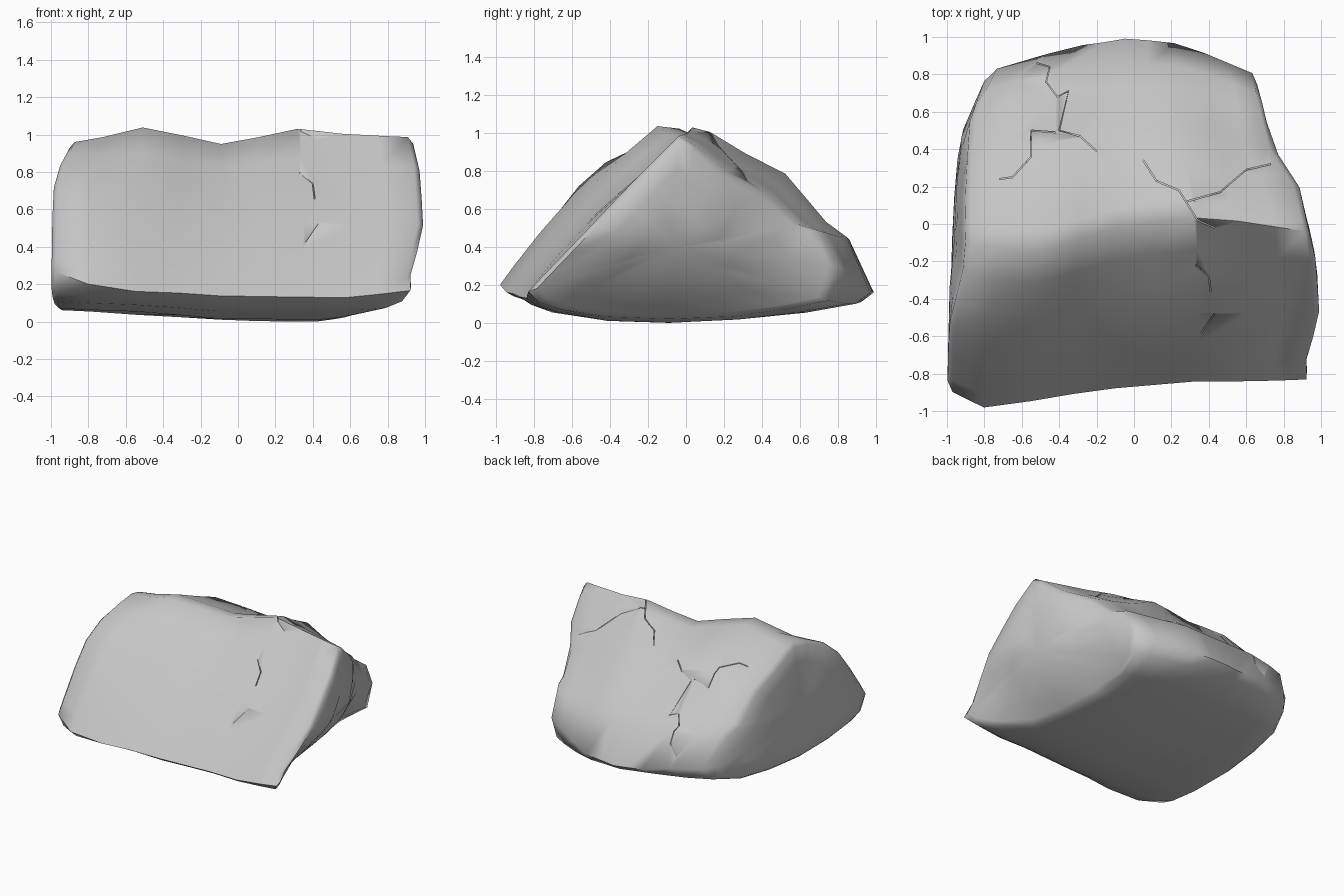
import bpy, bmesh, math
from mathutils import Vector, noise
from mathutils.bvhtree import BVHTree

cube = bpy.data.objects.get("Cube")
if cube:
    bpy.data.objects.remove(cube, do_unlink=True)


def make_material(name, value):
    mat = bpy.data.materials.new(name)
    mat.use_nodes = True
    colour = (value, value, value, 1)
    mat.diffuse_color = colour
    mat.node_tree.nodes["Principled BSDF"].inputs["Base Color"].default_value = colour
    return mat


def clamp(value):
    return max(0, min(1, value))


def lerp_table(table, key):
    """Piecewise linear lookup of a row of values."""
    if key <= table[0][0]:
        return table[0][1:]
    for low, high in zip(table, table[1:]):
        if key <= high[0]:
            f = (key - low[0]) / (high[0] - low[0])
            return [a + (b - a) * f for a, b in zip(low[1:], high[1:])]
    return table[-1][1:]


# Plan outline: how far the two ends reach at each depth
right_end = [(-.8, .96), (-.57, 1), (-.22, .98), (0, .93), (.2, .88), (.42, .74), (.78, .66), (1, .6)]
left_end = [(-.9, 1), (-.6, .99), (0, .97), (.45, .93), (.82, .78), (.95, .5)]

# Stations along the length:
# front, back, ridge depth, ridge height, front lip, back lip, floor, front bulge, back sag
stations = [
    (-1, -.88, .82, -.10, .96, .27, .25, .07, .18, .02),
    (-.8, -.98, .90, -.13, .99, .20, .22, .06, .12, .01),
    (-.55, -.95, .96, -.15, 1.04, .16, .18, .05, .07, -.01),
    (-.1, -.88, .99, -.02, .95, .14, .16, .02, .06, -.02),
    (.35, -.84, .97, .04, 1.03, .13, .17, .01, .04, .02),
    (.6, -.84, .92, .02, 1.0, .13, .22, .01, .02, .07),
    (1, -.83, .80, -.04, .99, .17, .30, .03, .01, .12),
]
front_steps = (.92, .76, .58, .4, .2)
back_shape = [(.1, .98), (.3, .86), (.52, .74), (.75, .44), (.87, .34)]
under_shape = [(.93, .09), (.65, .04), (.3, .01), (-.1, -.01), (-.5, 0), (-.8, .04), (-.93, .08)]


def section(u):
    """Closed wedge profile as (depth, height) points."""
    front, back, ridge, top, lip, tail, floor, bulge, sag = lerp_table(stations, u)
    pts = [(front, lip)]
    for t in front_steps:
        z = top + t * (lip - top) + bulge * math.sin(math.pi * t)
        pts.append((ridge + t * (front - ridge), z))
    pts.append((ridge, top))
    for t, h in back_shape:
        z = tail + h * (top - tail) - sag * math.sin(math.pi * t)
        pts.append((ridge + t * (back - ridge), z))
    pts.append((back, tail))
    pts += [(t * (back if t > 0 else -front), floor + rise) for t, rise in under_shape]
    return pts


def place(u, y, z):
    """Right end sweeps inward underneath; left end leans in towards the top."""
    if u > 0:
        middle = clamp((y + .85) / .35) * clamp((.8 - y) / .4)
        taper = .42 * middle * clamp((.5 - z) / .5) ** 1.5
        reach = lerp_table(right_end, y)[0]
    else:
        taper = .08 * clamp((z - .45) / .5) * clamp((y + .6) / .4)
        reach = lerp_table(left_end, y)[0]
    return Vector((u * reach * (1 - taper * abs(u)), y, z))


# Boulder: loft the wedge, chamfering each end with shrinking rings
bm = bmesh.new()
rings = [(-1, .35), (-1, .7), (-1, .94)]
rings += [(u, 1) for u in (-.97, -.8, -.55, -.32, -.1, .12, .35, .6, .8, .97)]
rings += [(1, .94), (1, .7), (1, .35)]
loops = []
for u, scale in rings:
    pts = section(u)
    cy = sum(p[0] for p in pts) / len(pts)
    cz = sum(p[1] for p in pts) / len(pts)
    loops.append([bm.verts.new(place(u, cy + (y - cy) * scale, cz + (z - cz) * scale))
                  for y, z in pts])
count = len(loops[0])
for a, b in zip(loops, loops[1:]):
    for i in range(count):
        j = (i + 1) % count
        bm.faces.new((a[i], a[j], b[j], b[i]))
for loop in (loops[0], loops[-1]):
    tip = bm.verts.new(sum((v.co for v in loop), Vector()) / count)
    for i in range(count):
        bm.faces.new((loop[i], loop[(i + 1) % count], tip))

# Gentle weathering lumps
for v in bm.verts:
    v.co += noise.noise_vector(v.co * 2.6) * .01
    v.co.z = max(0, v.co.z)
bmesh.ops.recalc_face_normals(bm, faces=bm.faces[:])
mesh = bpy.data.meshes.new("boulder")
bm.to_mesh(mesh)
bm.free()
boulder = bpy.data.objects.new("boulder", mesh)
bpy.context.collection.objects.link(boulder)
mesh.materials.append(make_material("stone grey", .56))
bpy.context.view_layer.objects.active = boulder
boulder.select_set(True)

# Cracks: thin zigzag walls that follow the surface and cut shallow grooves
cracks = {
    "rear": [(-.52, .86), (-.45, .84), (-.47, .76), (-.41, .68), (-.35, .71), (-.4, .5),
             (-.29, .47), (-.2, .39)],
    "top": [(.05, .34), (.12, .23), (.24, .18), (.34, .02), (.43, -.02)],
    "side": [(-.72, .24), (-.65, .25), (-.55, .36), (-.55, .5), (-.42, .49)],
    "branch": [(.28, .12), (.46, .17), (.6, .29), (.73, .32)],
    "front": [(.33, -.22), (.4, -.28), (.41, -.36)],
    "lower": [(.43, -.48), (.36, -.58)],
}
tree = BVHTree.FromPolygons([v.co for v in mesh.vertices], [p.vertices for p in mesh.polygons])
for name, path in cracks.items():
    cb = bmesh.new()
    previous = None
    for x, y in path:
        hit = tree.ray_cast(Vector((x, y, 2)), Vector((0, 0, -1)))[0]
        pair = [cb.verts.new(hit + Vector((0, 0, d))) for d in (-.03, .05)]
        if previous:
            cb.faces.new((previous[0], pair[0], pair[1], previous[1]))
        previous = pair
    cutter_mesh = bpy.data.meshes.new(name + "_crack_cutter")
    cb.to_mesh(cutter_mesh)
    cb.free()
    cutter = bpy.data.objects.new(name + "_crack_cutter", cutter_mesh)
    bpy.context.collection.objects.link(cutter)
    wall = cutter.modifiers.new("width", "SOLIDIFY")
    wall.thickness = .006
    wall.offset = 0
    cutter.hide_render = True
    cutter.hide_set(True)
    cut = boulder.modifiers.new(name + " crack", "BOOLEAN")
    cut.operation = "DIFFERENCE"
    cut.object = cutter
    bpy.ops.object.modifier_apply(modifier=cut.name)

bpy.ops.object.shade_smooth_by_angle(angle=math.radians(62))
